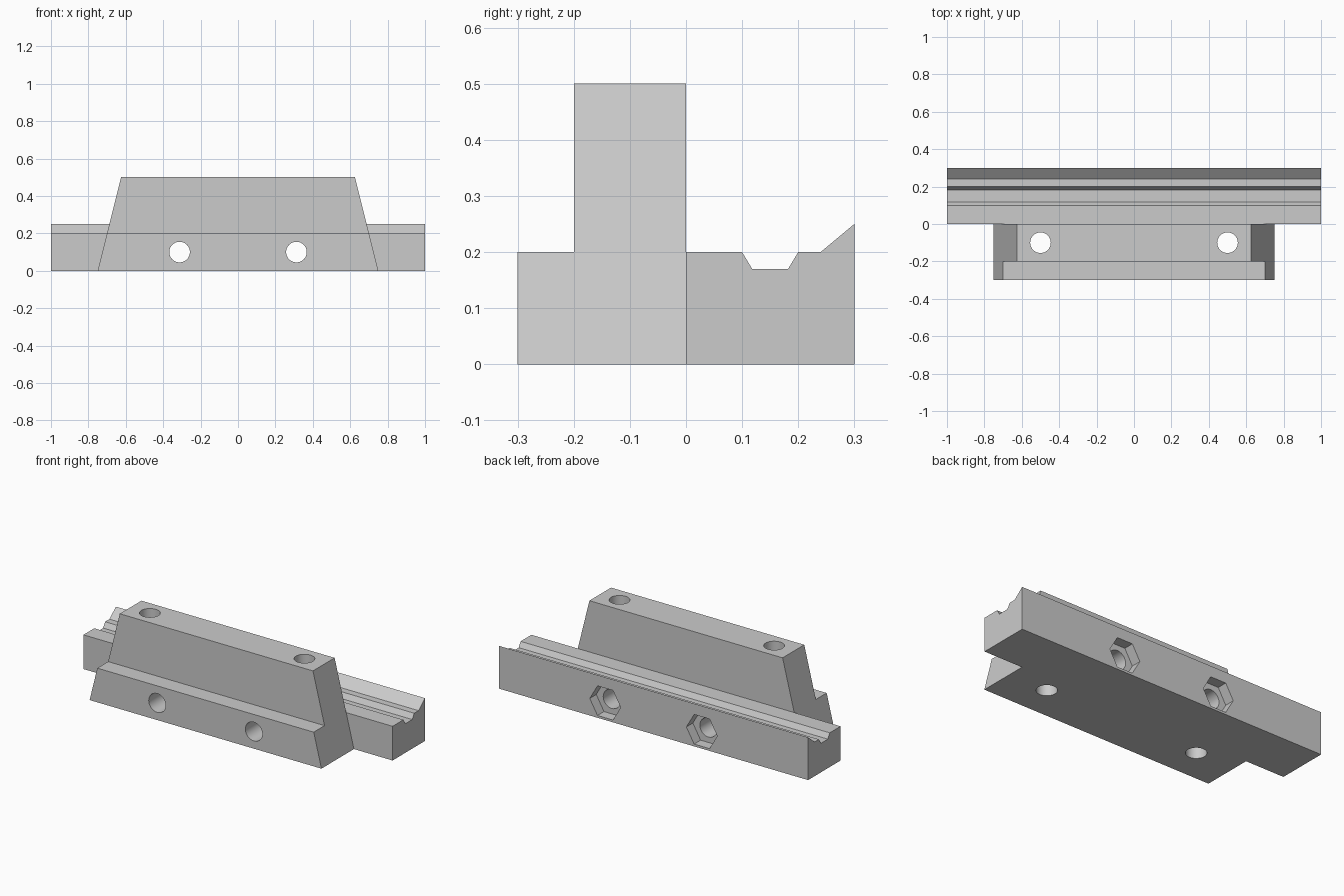
import bpy
import bmesh
from math import radians
from mathutils import Matrix, Vector

if "Cube" in bpy.data.objects:
    bpy.data.objects.remove(bpy.data.objects["Cube"], do_unlink=True)

grey = bpy.data.materials.new("plain grey")
grey.use_nodes = True
colour = (0.6, 0.6, 0.6, 1)
grey.diffuse_color = colour
grey.node_tree.nodes["Principled BSDF"].inputs["Base Color"].default_value = colour


def finish(name, bm):
    bmesh.ops.recalc_face_normals(bm, faces=bm.faces)
    mesh = bpy.data.meshes.new(name)
    bm.to_mesh(mesh)
    bm.free()
    mesh.materials.append(grey)
    ob = bpy.data.objects.new(name, mesh)
    bpy.context.collection.objects.link(ob)
    return ob


def extrude(name, points, vector):
    bm = bmesh.new()
    face = bm.faces.new([bm.verts.new(p) for p in points])
    grown = bmesh.ops.extrude_face_region(bm, geom=[face], use_keep_orig=True)
    moved = [g for g in grown["geom"] if isinstance(g, bmesh.types.BMVert)]
    bmesh.ops.translate(bm, verts=moved, vec=Vector(vector))
    return finish(name, bm)


def prism(name, sides, radius, depth, centre, tilt=0):
    bm = bmesh.new()
    place = Matrix.Translation(centre) @ Matrix.Rotation(radians(tilt), 4, "X")
    # Start the ring on a corner along x
    place = place @ Matrix.Rotation(radians(90), 4, "Z")
    bmesh.ops.create_cone(bm, cap_ends=True, segments=sides, radius1=radius,
                          radius2=radius, depth=depth, matrix=place)
    return finish(name, bm)


def boolean(target, tool, operation):
    mod = target.modifiers.new(tool.name, "BOOLEAN")
    mod.operation = operation
    mod.solver = "EXACT"
    mod.object = tool
    bpy.context.view_layer.objects.active = target
    bpy.ops.object.modifier_apply(modifier=mod.name)
    bpy.data.objects.remove(tool, do_unlink=True)


# Grooved rail with a raised lip at the back
rail_profile = [(0, 0), (0.3, 0), (0.3, 0.25), (0.24, 0.2), (0.2, 0.2),
                (0.182, 0.17), (0.118, 0.17), (0.1, 0.2), (0, 0.2)]
body = extrude("grooved_mounting_block", [(-1, y, z) for y, z in rail_profile], (2, 0, 0))

# Tapered upright, stepped down to a ledge at the front
taper = [(-0.75, 0), (0.75, 0), (0.625, 0.5), (-0.625, 0.5)]
upright = extrude("upright", [(x, -0.3, z) for x, z in taper], (0, 0.3, 0))
step = [(-0.4, 0.2), (-0.2, 0.2), (-0.2, 0.6), (-0.4, 0.6)]
boolean(upright, extrude("step_cutter", [(-1, y, z) for y, z in step], (2, 0, 0)),
        "DIFFERENCE")
boolean(body, upright, "UNION")

# Vertical holes, cross bolt holes and hexagonal nut pockets
for side in (-1, 1):
    bolt_x = side * 0.3125
    for cutter in (
        prism("vertical_hole", 48, 0.055, 1.2, (side * 0.5, -0.1, 0.25)),
        prism("bolt_hole", 48, 0.055, 1.0, (bolt_x, 0, 0.1), 90),
        prism("nut_pocket", 6, 0.1, 0.12, (bolt_x, 0.3, 0.1), 90),
    ):
        boolean(body, cutter, "DIFFERENCE")

# Merge coplanar faces and keep only the bores smooth
bm = bmesh.new()
bm.from_mesh(body.data)
bmesh.ops.remove_doubles(bm, verts=bm.verts, dist=0.0001)
bmesh.ops.dissolve_limit(bm, angle_limit=radians(0.5), verts=bm.verts, edges=bm.edges)
bm.to_mesh(body.data)
bm.free()
bpy.ops.object.select_all(action="DESELECT")
body.select_set(True)
bpy.context.view_layer.objects.active = body
bpy.ops.object.shade_smooth_by_angle(angle=radians(30))
